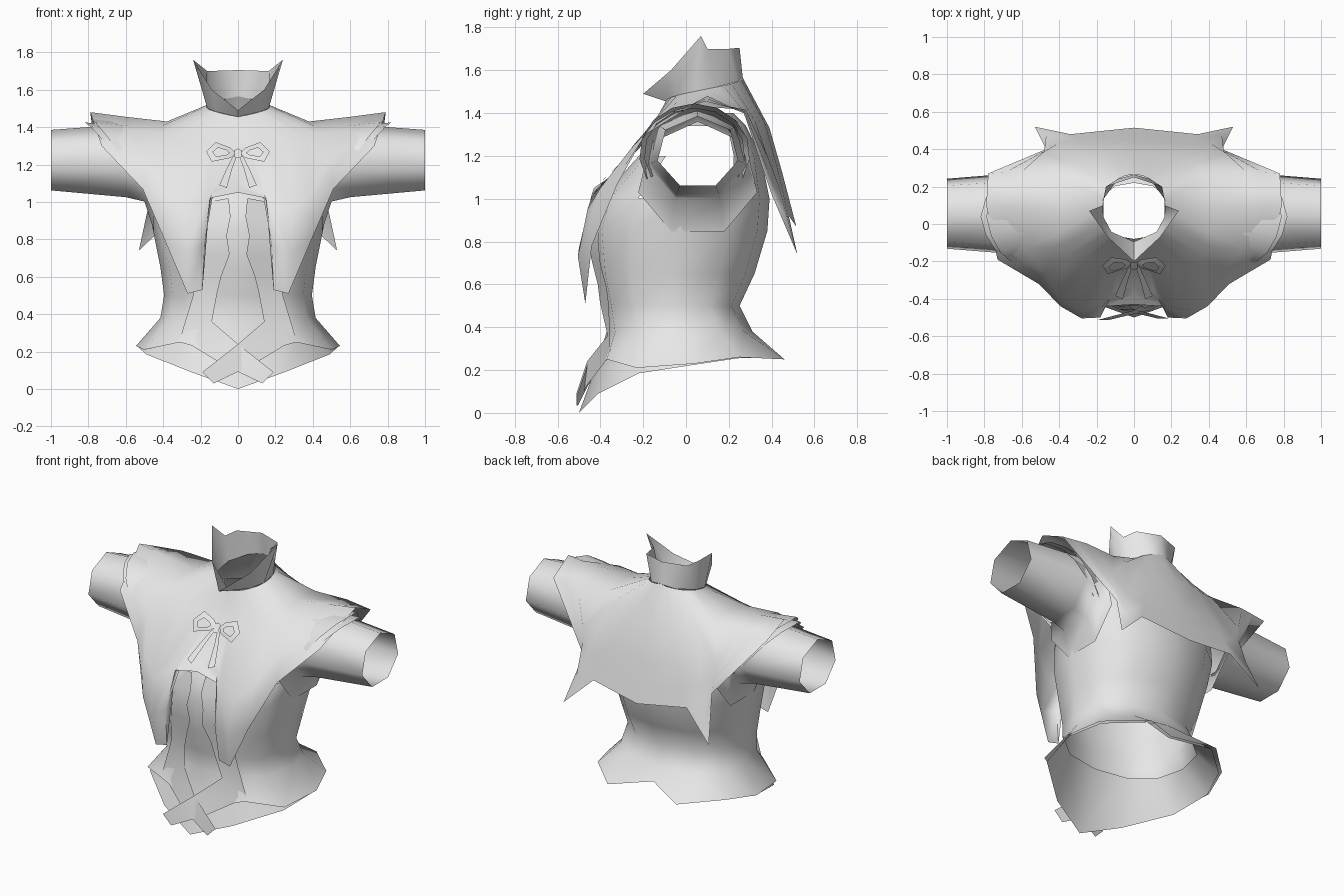
import bpy, bmesh
from math import sin, cos, pi, radians
from mathutils import Vector
from mathutils.bvhtree import BVHTree

cube = bpy.data.objects.get("Cube")
if cube:
    bpy.data.objects.remove(cube, do_unlink=True)

cloth = bpy.data.materials.new("grey_cloth")
cloth.use_nodes = True
cloth.diffuse_color = (0.8, 0.8, 0.8, 1)
cloth.node_tree.nodes["Principled BSDF"].inputs["Base Color"].default_value = (0.8, 0.8, 0.8, 1)


def sheet(name, rows, mirror=True, closed=False, opening=None):
    """Skin a grid of points, optionally closed into rings or with faces left open by a rule."""
    bm = bmesh.new()
    grid = [[bm.verts.new(p) for p in row] for row in rows]
    for upper, lower in zip(grid, grid[1:]):
        count = len(upper)
        for i in range(count if closed else count - 1):
            j = (i + 1) % count
            bm.faces.new((upper[i], upper[j], lower[j], lower[i]))
    if opening:
        holes = [f for f in bm.faces if opening(f.calc_center_median())]
        bmesh.ops.delete(bm, geom=holes, context="FACES")
    if mirror:
        geom = bm.verts[:] + bm.edges[:] + bm.faces[:]
        bmesh.ops.mirror(bm, geom=geom, axis="X", merge_dist=0.0005)
        bmesh.ops.remove_doubles(bm, verts=bm.verts, dist=0.0005)
    bmesh.ops.recalc_face_normals(bm, faces=bm.faces)
    mesh = bpy.data.meshes.new(name)
    bm.to_mesh(mesh)
    bm.free()
    mesh.materials.append(cloth)
    obj = bpy.data.objects.new(name, mesh)
    bpy.context.collection.objects.link(obj)
    bpy.ops.object.select_all(action="DESELECT")
    obj.select_set(True)
    bpy.context.view_layer.objects.active = obj
    bpy.ops.object.shade_smooth_by_angle(angle=radians(65))
    return obj


def surface(obj):
    return BVHTree.FromPolygons([v.co for v in obj.data.vertices],
                                [p.vertices for p in obj.data.polygons])


def drape(tree, x, z, gap, fallback):
    """Place a point just in front of a surface."""
    hit = tree.ray_cast(Vector((x, -2, z)), Vector((0, 1, 0)))[0]
    y = min(hit.y, fallback) if hit else fallback
    return (x, y - gap, z)


def soft(value):
    return abs(value) ** 0.85 * (1 if value > 0 else -1)


def body_ring(z, width, front, back, scale=1):
    """Half of a rounded body section, front centre to back centre."""
    mid, depth = (front + back) / 2, (back - front) / 2
    angles = [pi * i / 6 for i in range(7)]
    ring = [(scale * width * soft(sin(a)), mid - scale * depth * soft(cos(a)), z) for a in angles]
    ring[0] = (0, ring[0][1], z)
    ring[-1] = (0, ring[-1][1], z)
    return ring


# Bodice with armholes and a flared, notched hem
jacket_hem = [(0, -0.44, 0.16), (0.31, -0.37, 0.25), (0.5, -0.23, 0.21), (0.545, 0.04, 0.23),
              (0.47, 0.25, 0.26), (0.25, 0.46, 0.25), (0, 0.34, 0.29)]
sections = [(0.38, 0.415, -0.37, 0.31), (0.5, 0.395, -0.385, 0.25), (0.65, 0.415, -0.42, 0.32),
            (0.85, 0.455, -0.44, 0.38), (1.0, 0.48, -0.4, 0.39), (1.2, 0.45, -0.22, 0.35),
            (1.34, 0.33, -0.11, 0.28), (1.4, 0.18, -0.08, 0.22)]
bodice = sheet("bodice", [jacket_hem] + [body_ring(*s) for s in sections],
               opening=lambda c: 1.0 < c.z < 1.34 and abs(c.y - 0.03) < 0.16)

# Underskirt with a pointed front
skirt_hem = [(0, -0.5, 0), (0.25, -0.41, 0.09), (0.49, -0.22, 0.185), (0.535, 0.04, 0.225),
             (0.455, 0.24, 0.255), (0.25, 0.42, 0.26), (0, 0.32, 0.29)]
sheet("underskirt", [skirt_hem, body_ring(*sections[0], scale=0.97)])

# Cape: each column runs from mid to hem, ordered from front centre to back centre
columns = [
    [(0, -0.185, 1.27), (0, -0.33, 1.12), (0, -0.43, 1.05)],
    [(0.07, -0.185, 1.28), (0.11, -0.36, 1.1), (0.15, -0.44, 1.02)],
    [(0.14, -0.18, 1.3), (0.17, -0.44, 1.01), (0.19, -0.47, 0.53)],
    [(0.27, -0.19, 1.31), (0.29, -0.46, 0.95), (0.27, -0.47, 0.51)],
    [(0.36, -0.17, 1.34), (0.4, -0.4, 1.05), (0.385, -0.44, 0.78)],
    [(0.41, -0.12, 1.37), (0.48, -0.26, 1.23), (0.51, -0.32, 1.07)],
    [(0.4, -0.05, 1.41), (0.58, -0.13, 1.38), (0.73, -0.19, 1.3)],
    [(0.38, 0.08, 1.43), (0.6, 0.09, 1.455), (0.79, 0.1, 1.48)],
    [(0.38, 0.26, 1.42), (0.6, 0.28, 1.415), (0.78, 0.27, 1.4)],
    [(0.33, 0.32, 1.37), (0.49, 0.38, 1.2), (0.47, 0.4, 1.02)],
    [(0.25, 0.35, 1.35), (0.41, 0.43, 1.07), (0.53, 0.52, 0.74)],
    [(0.16, 0.37, 1.35), (0.27, 0.43, 1.13), (0.34, 0.48, 0.92)],
    [(0, 0.39, 1.33), (0, 0.45, 1.12), (0, 0.515, 0.87)],
]
last = len(columns) - 1
neck = [(0.17 * sin(pi * i / last), 0.085 - 0.18 * cos(pi * i / last), 1.455 + 0.11 * i / last)
        for i in range(last + 1)]
neck[-1] = (0, neck[-1][1], neck[-1][2])

# Fullness added to the front panels above their hems
fullness = {2: 0.045, 3: 0.04, 4: 0.02}
for i, column in enumerate(columns):
    middle = (Vector(column[1]) + Vector(column[2])) / 2
    middle.y -= fullness.get(i, 0)
    column.insert(2, middle)
cape = sheet("cape", [neck] + [list(row) for row in zip(*columns)])

# Standing collar with wing points and an open front
collar_top = [(0, -0.2, 1.49), (0.14, -0.07, 1.6), (0.24, 0.07, 1.76),
              (0.165, 0.1, 1.7), (0.15, 0.2, 1.7), (0, 0.25, 1.705)]
collar_base = [neck[i] for i in (0, 3, 5, 7, 10, last)]
sheet("collar", [collar_base, collar_top])


# Sleeves widening into the armholes
def sleeve_ring(x, depth, radius, height, sides=7):
    angles = [2 * pi * i / sides for i in range(sides)]
    return [(x, 0.055 + depth * sin(a), height + radius * cos(a)) for a in angles]


sheet("sleeves", [sleeve_ring(1, 0.192, 0.17, 1.215), sleeve_ring(0.6, 0.225, 0.205, 1.21),
                  sleeve_ring(0.5, 0.24, 0.225, 1.205), sleeve_ring(0.45, 0.285, 0.27, 1.09)],
      closed=True)


# Layered shoulder ruffles, swept back under the arm
def ruffle_row(reach, radius, sweep):
    steps = [i / 5 for i in range(-5, 6)]
    return [(reach - sweep * abs(t) ** 1.5, 0.04 + 1.1 * radius * sin(t * 2.1),
             1.21 + radius * cos(t * 2.1)) for t in steps]


for label, reach, radius in (("upper", 0.79, 0.235), ("lower", 0.82, 0.215)):
    sheet(label + "_shoulder_ruffles", [ruffle_row(reach, radius, 0.3),
                                        ruffle_row(0.5, radius - 0.03, 0.05)])

# Front ribbons hanging under the cape and crossing at the hem (outer x, z, inner x, z, depth)
ribbon = [(-0.16, 1.0, -0.05, 1.02, -0.4), (-0.19, 0.9, -0.04, 0.92, -0.43),
          (-0.2, 0.8, -0.06, 0.82, -0.44), (-0.21, 0.7, -0.045, 0.72, -0.43),
          (-0.23, 0.58, -0.09, 0.6, -0.4), (-0.24, 0.5, -0.11, 0.52, -0.39),
          (-0.31, 0.27, -0.14, 0.36, -0.3), (-0.08, 0.13, 0.0, 0.24, -0.45),
          (0.13, 0.03, 0.19, 0.09, -0.5)]
body_tree = surface(bodice)
for label, side, gap in (("right", 1, 0.006), ("left", -1, 0.012)):
    outer = [drape(body_tree, side * r[0], r[1], gap - 0.012, r[4] + 0.03) for r in ribbon[:-2]]
    outer += [drape(body_tree, side * r[0], r[1], gap, r[4]) for r in ribbon[-2:]]
    inner = [drape(body_tree, side * r[2], r[3], gap, r[4]) for r in ribbon]
    sheet(label + "_front_ribbon", [outer, inner], mirror=False)

# Bow at the chest: looped frames, tails and a knot
cape_tree = surface(cape)


def on_cape(points, gap):
    return [drape(cape_tree, x, z, gap, 0) for x, z in points]


loop = [(0.01, 1.26), (0.04, 1.29), (0.12, 1.32), (0.17, 1.27), (0.14, 1.215), (0.04, 1.235)]
hole = [(0.09 + (x - 0.09) * 0.55, 1.265 + (z - 1.265) * 0.45) for x, z in loop]
sheet("bow_loops", [on_cape(loop, 0.012), on_cape(hole, 0.022)], closed=True)
sheet("bow_tails", [on_cape([(0.005, 1.25), (0.03, 1.18), (0.06, 1.075)], 0.014),
                    on_cape([(0.03, 1.24), (0.06, 1.18), (0.1, 1.09)], 0.014)])
sheet("bow_knot", [on_cape([(0, 1.285), (0.02, 1.275)], 0.024),
                   on_cape([(0, 1.235), (0.02, 1.24)], 0.024)])
